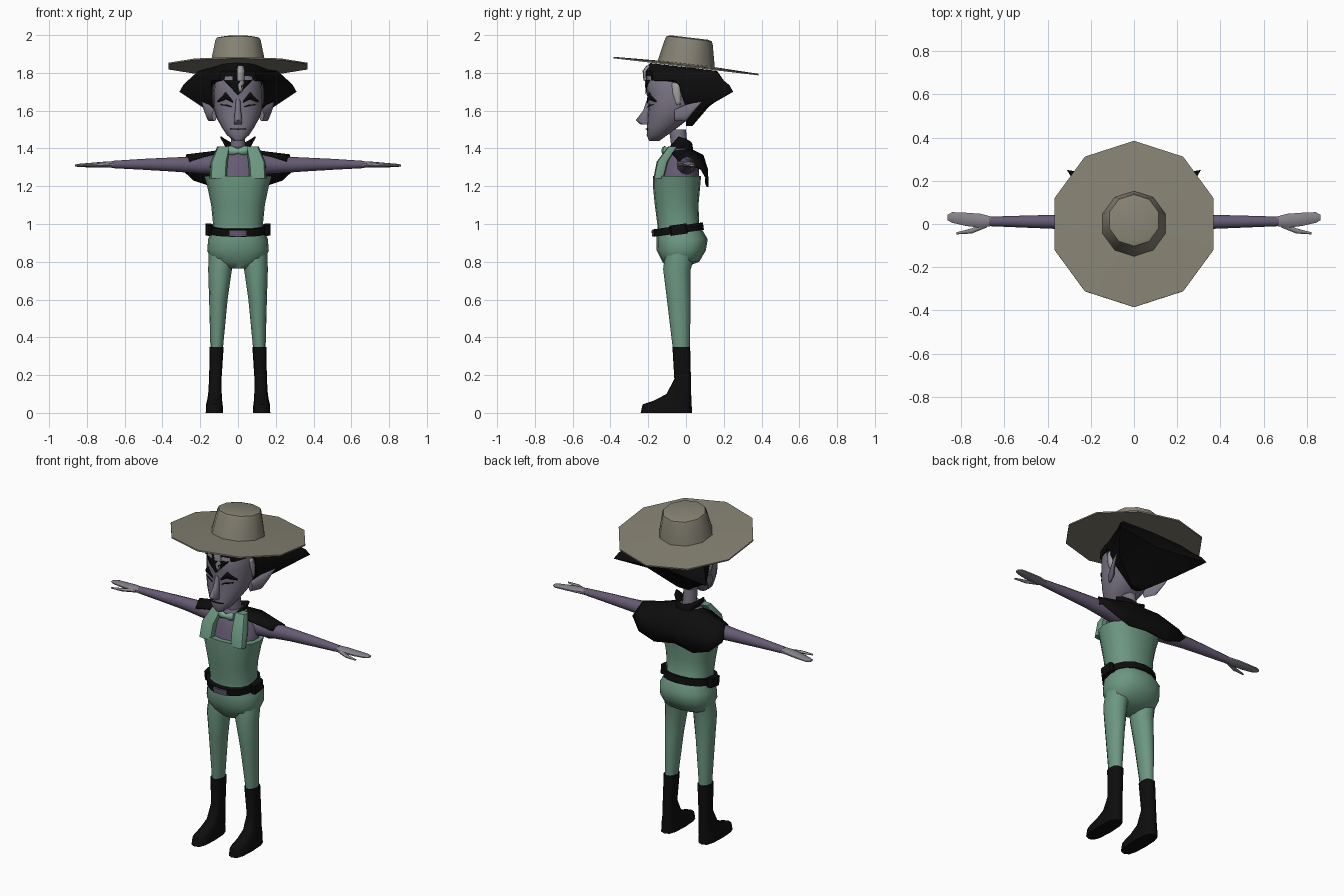
import bpy, bmesh, math
from mathutils import Vector
from mathutils.bvhtree import BVHTree

if "Cube" in bpy.data.objects:
    bpy.data.objects.remove(bpy.data.objects["Cube"])


def material(name, r, g, b):
    m = bpy.data.materials.new(name)
    m.use_nodes = True
    m.diffuse_color = (r, g, b, 1)
    bsdf = m.node_tree.nodes["Principled BSDF"]
    bsdf.inputs["Base Color"].default_value = (r, g, b, 1)
    bsdf.inputs["Roughness"].default_value = 0.9
    return m


BLACK = material("black", .004, .004, .004)
GREEN = material("sage green", .15, .31, .22)
TIE = material("light green", .2, .4, .28)
SKIN = material("grey lilac", .19, .17, .225)
PURPLE = material("dusky purple", .135, .105, .175)
HAND = material("pale glove", .24, .225, .26)
FELT = material("hat felt", .235, .22, .17)
GREY = material("grey hair", .36, .35, .36)


def make(name, verts, faces, mat, mirror=False, thick=0, angle=50):
    """Mesh object with tidy normals, smooth shading and optional modifiers."""
    bm = bmesh.new()
    vs = [bm.verts.new(v) for v in verts]
    for f in faces:
        bm.faces.new([vs[i] for i in f])
    bmesh.ops.remove_doubles(bm, verts=bm.verts[:], dist=1e-5)
    bmesh.ops.recalc_face_normals(bm, faces=bm.faces[:])
    for f in bm.faces:
        f.smooth = True
    me = bpy.data.meshes.new(name)
    bm.to_mesh(me)
    bm.free()
    me.materials.append(mat)
    me.set_sharp_from_angle(angle=math.radians(angle))
    ob = bpy.data.objects.new(name, me)
    bpy.context.scene.collection.objects.link(ob)
    if mirror:
        ob.modifiers.new("Mirror", "MIRROR")
    if thick:
        mod = ob.modifiers.new("Solidify", "SOLIDIFY")
        mod.thickness, mod.offset = thick, 0
    return ob


def skin_loops(name, loops, mat, **kw):
    """Join closed loops of equal length and cap both ends."""
    n = len(loops[0])
    faces = [(r * n + i, r * n + (i + 1) % n, (r + 1) * n + (i + 1) % n, (r + 1) * n + i)
             for r in range(len(loops) - 1) for i in range(n)]
    faces += [tuple(range(n)), tuple(range((len(loops) - 1) * n, len(loops) * n))]
    return make(name, [p for l in loops for p in l], faces, mat, **kw)


def loft(name, rings, mat, axis="z", n=12, square=1, **kw):
    """Rings are (position on axis, centre u, centre v, radius u, radius v)."""
    order = {"x": (0, 1, 2), "y": (1, 0, 2), "z": (2, 0, 1)}[axis]

    def bend(c):
        return math.copysign(abs(c) ** square, c)
    loops = []
    for a, u, v, ru, rv in rings:
        loop = []
        for i in range(n):
            t = math.pi / 2 + math.tau * i / n
            p = [0, 0, 0]
            for k, val in zip(order, (a, u + ru * bend(math.cos(t)), v + rv * bend(math.sin(t)))):
                p[k] = val
            loop.append(p)
        loops.append(loop)
    return skin_loops(name, loops, mat, **kw)


def body(rows):
    """Rows (z, half width, front y, back y) as centred rings."""
    return [(z, 0, (f + b) / 2, w, (b - f) / 2) for z, w, f, b in rows]


# Clothes: suit, legs, boots
loft("suit_body", body([(.765, .05, -.1, -.02), (.8, .14, -.125, .07), (.86, .163, -.155, .105),
                        (.92, .158, -.157, .115), (.97, .137, -.152, .085), (1.0, .132, -.152, .07),
                        (1.1, .142, -.165, .066), (1.2, .163, -.175, .075), (1.255, .18, -.175, .08)]),
     GREEN, n=16, square=.85)
loft("trouser_legs", [(.85, .085, -.03, .07, .08), (.76, .095, -.048, .063, .073),
                      (.6, .104, -.038, .049, .063), (.34, .113, -.025, .033, .045)], GREEN, mirror=True)
loft("boots", [(.35, .113, -.025, .037, .047), (.18, .12, -.018, .033, .044), (.1, .122, -.038, .036, .065),
               (.065, .124, -.07, .04, .1), (.045, .125, -.1, .044, .13), (0, .125, -.104, .046, .136)],
     BLACK, square=.7, mirror=True)

# Upper chest, neck, straps, bow tie
loft("chest_and_neck", body([(1.24, .155, -.15, .07), (1.32, .15, -.13, .07), (1.38, .1, -.105, .05),
                             (1.41, .045, -.075, .015)]), PURPLE, n=14)
loft("neck", body([(1.39, .04, -.075, .01), (1.5, .036, -.09, .0)]), SKIN)
loft("shoulder_straps", [(1.24, .105, -.145, .045, .028), (1.33, .1, -.125, .045, .03),
                         (1.41, .075, -.07, .035, .025)], GREEN, n=8, square=.6, mirror=True)
loft("bow_tie", [(0, -.118, 1.385, .012, .012), (.03, -.115, 1.388, .016, .024),
                 (.05, -.11, 1.39, .012, .022)], TIE, axis="x", n=8, mirror=True)

# Belt with buckle and side pouches, higher at the back
belt = loft("belt", [(-.02, 0, -.042, .15, .135), (.02, 0, -.042, .15, .135)], BLACK, n=16, square=.9)
pouch = loft("belt_pouches", [(-.027, .155, -.04, .018, .045), (.027, .155, -.04, .018, .045)],
             BLACK, n=8, square=.5, mirror=True)
buckle = loft("buckle", [(-.016, 0, -.175, .045, .008), (.016, 0, -.175, .045, .008)], PURPLE, n=8, square=.4)
for part in (belt, pouch, buckle):
    part.location.z = .976
    part.rotation_euler.x = math.radians(8)

# Arms and hands
loft("arms", [(.1, 0, 1.315, .055, .055), (.2, .004, 1.313, .046, .046), (.35, .01, 1.315, .033, .037),
              (.5, .011, 1.316, .028, .029), (.67, .012, 1.315, .022, .019)], PURPLE, axis="x", mirror=True)
loft("hands", [(.65, .012, 1.315, .021, .018), (.71, .015, 1.315, .034, .015), (.78, .022, 1.312, .032, .012),
               (.84, .03, 1.31, .026, .009), (.862, .03, 1.31, .014, .005)], HAND, axis="x", n=10, mirror=True)
loft("thumbs", [(.68, -.002, 1.312, .014, .01), (.75, -.032, 1.31, .012, .009),
                (.82, -.043, 1.308, .005, .004)], HAND, axis="x", n=8, mirror=True)

# Short cape with standing collar: rows from collar to hem, columns from back to front
cape = [[(0, .03, 1.42), (.045, .025, 1.435), (.075, 0, 1.45), (.092, -.04, 1.462), (.055, -.085, 1.41)],
        [(0, .035, 1.39), (.04, .03, 1.39), (.052, .005, 1.395), (.057, -.03, 1.395), (.05, -.07, 1.39)],
        [(0, .09, 1.36), (.1, .085, 1.365), (.15, .055, 1.37), (.15, 0, 1.38), (.11, -.075, 1.375)],
        [(0, .107, 1.28), (.13, .112, 1.29), (.24, .095, 1.315), (.27, .02, 1.366), (.2, -.055, 1.352)],
        [(0, .105, 1.215), (.13, .115, 1.195), (.235, .115, 1.23), (.3, .08, 1.29), (.25, -.045, 1.335)]]
cols = len(cape[0])
make("cape", [p for row in cape for p in row],
     [(r * cols + c, r * cols + c + 1, (r + 1) * cols + c + 1, (r + 1) * cols + c)
      for r in range(len(cape) - 1) for c in range(cols - 1)], BLACK, mirror=True, thick=.008)

# Head, nose, ears
head = loft("head", body([(1.44, .022, -.195, -.14), (1.47, .058, -.208, -.1), (1.51, .085, -.206, -.045),
                          (1.56, .113, -.204, .02), (1.62, .13, -.2, .06), (1.7, .13, -.207, .09),
                          (1.78, .12, -.213, .09), (1.83, .08, -.16, .05)]), SKIN, n=20, square=.9)
loft("nose", [(1.66, 0, -.198, .012, .008), (1.6, 0, -.207, .016, .02), (1.55, 0, -.226, .024, .04),
              (1.528, 0, -.212, .02, .03)], SKIN, n=10)
loft("ears", [(-.06, .125, 1.575, .012, .03), (0, .152, 1.588, .016, .044), (.04, .175, 1.618, .009, .024),
              (.08, .19, 1.645, .002, .003)], SKIN, axis="y", n=10, mirror=True)

# Hair: levels of z, front y, side x, side y, wing x, wing y, back y
levels = [(1.52, 0, .03, .01, .04, .03, .035), (1.62, 0, .125, 0, .19, .1, .12),
          (1.7, -.02, .142, -.03, .31, .25, .2), (1.735, -.05, .142, -.035, .29, .23, .21),
          (1.76, -.22, .14, -.06, .265, .2, .2), (1.81, -.225, .13, -.06, .21, .155, .165),
          (1.83, -.19, .11, -.05, .16, .11, .13)]
loops = []
for z, front, sx, sy, wx, wy, back in levels:
    half = [(0, front), (.7 * sx, sy + (front - sy) * .72), (sx, sy), (wx, wy),
            (wx / 2, (wy + back) / 2), (0, back)]
    outline = half + [(-x, y) for x, y in half[-2:0:-1]]
    tilt = .117 if z == levels[-1][0] else 0
    loops.append([(x, y, z - tilt * y) for x, y in outline])
hair = skin_loops("hair", loops, BLACK, angle=40)


def trees(*obs):
    return [BVHTree.FromPolygons([v.co for v in o.data.vertices], [p.vertices for p in o.data.polygons])
            for o in obs]


def plate(name, strip, mat, targets, side=False, mirror=True, steps=3):
    """Thin strip laid on a surface; rows are (u1, v1, u2, v2) seen from the front or side."""
    rows = []
    for a, b in zip(strip, strip[1:]):
        rows += [[p + (q - p) * s / steps for p, q in zip(a, b)] for s in range(steps)]
    rows.append(strip[-1])
    verts = []
    for row in rows:
        for k in range(3):
            u, v = (row[0] + (row[2] - row[0]) * k / 2, row[1] + (row[3] - row[1]) * k / 2)
            start, way = (Vector((1, u, v)), Vector((-1, 0, 0))) if side else (Vector((u, -1, v)), Vector((0, 1, 0)))
            hits = [h for h in (t.ray_cast(start, way) for t in targets) if h[0]]
            near = min(hits, key=lambda h: h[3])[0] if hits else start + way * .85
            verts.append(near - way * .005)
    faces = [(3 * r + k, 3 * r + k + 1, 3 * r + k + 4, 3 * r + k + 3)
             for r in range(len(rows) - 1) for k in range(2)]
    return make(name, verts, faces, mat, mirror=mirror, thick=.004)


# Painted face details
face, both = trees(head), trees(head, hair)
plate("widows_peak", [(0, 1.682, .001, 1.683), (0, 1.72, .036, 1.72), (0, 1.762, .075, 1.762)], BLACK, face)
plate("eyebrows", [(.026, 1.642, .03, 1.655), (.062, 1.66, .065, 1.697), (.106, 1.645, .107, 1.652)], BLACK, face)
plate("eyes", [(.032, 1.618, .033, 1.621), (.06, 1.625, .06, 1.633), (.09, 1.63, .09, 1.634)], BLACK, face)
plate("mouth", [(0, 1.499, 0, 1.505), (.042, 1.501, .042, 1.505)], BLACK, face)
plate("grey_temples", [(-.05, 1.63, -.03, 1.63), (-.07, 1.69, -.025, 1.69), (-.075, 1.745, -.03, 1.745)],
      GREY, face, side=True)
plate("grey_streak", [(.006, 1.7, .02, 1.7), (-.003, 1.755, .033, 1.755), (-.004, 1.765, .034, 1.765),
                      (-.004, 1.81, .034, 1.81), (0, 1.838, .03, 1.838)], GREY, both, mirror=False)

# Wide ten-sided hat, tipped back
hat = loft("hat", [(z, 0, 0, r, r) for z, r in ((-.004, .387), (.004, .387), (.012, .152), (.13, .127),
                                                (.146, .12), (.152, .1))], FELT, n=10, angle=45)
hat.location.z = 1.836
hat.rotation_euler.x = math.radians(-6.7)
